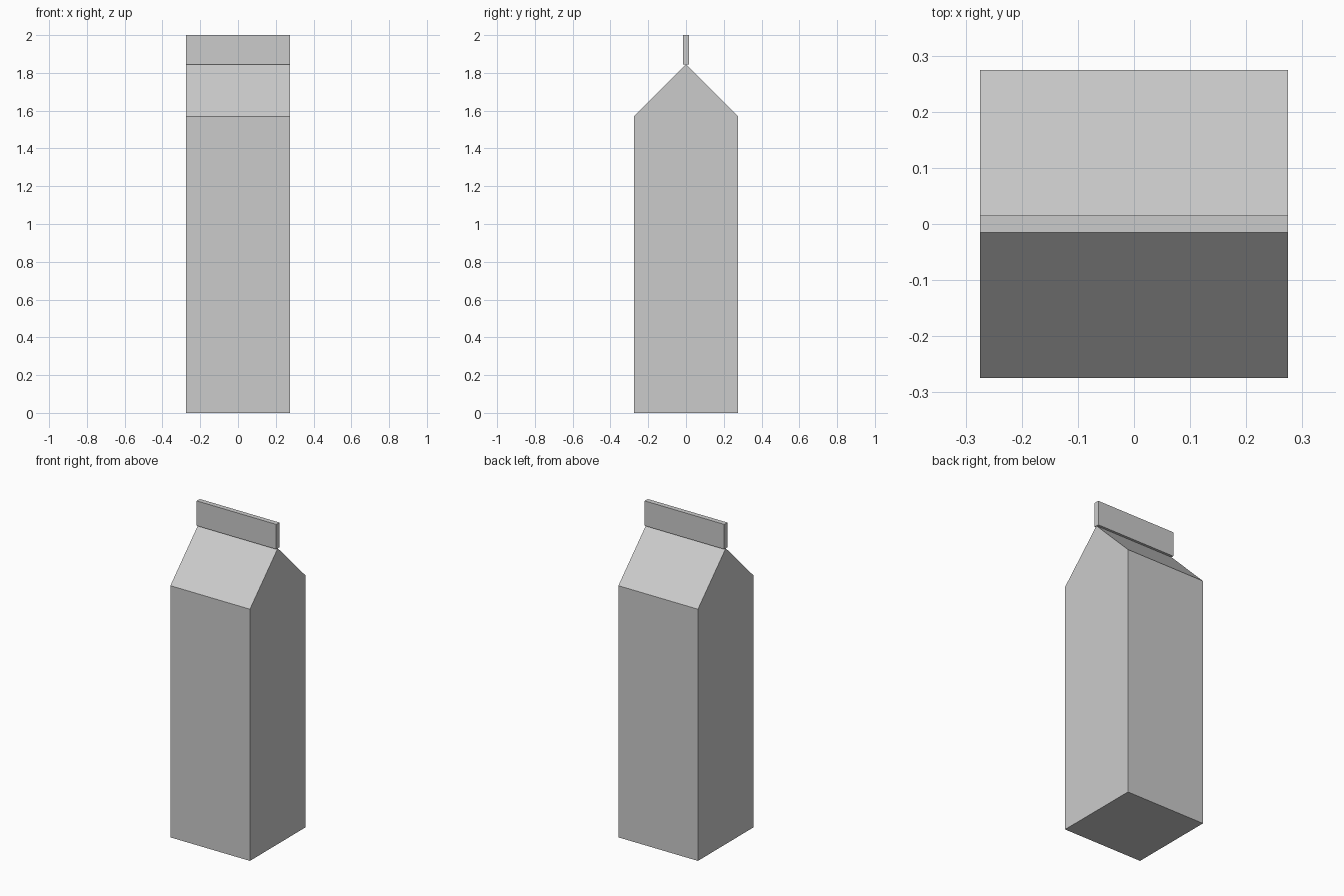
import bpy, bmesh

if "Cube" in bpy.data.objects:
    bpy.data.objects.remove(bpy.data.objects["Cube"])

W = 0.2745          # half width of the carton


def extrude_profile(name, profile, half_width):
    """Extrude a closed (y, z) outline along x, centred on x = 0."""
    bm = bmesh.new()
    face = bm.faces.new([bm.verts.new((-half_width, y, z)) for y, z in profile])
    new = bmesh.ops.extrude_face_region(bm, geom=[face])["geom"]
    verts = [v for v in new if isinstance(v, bmesh.types.BMVert)]
    bmesh.ops.translate(bm, verts=verts, vec=(2 * half_width, 0, 0))
    bmesh.ops.recalc_face_normals(bm, faces=bm.faces)
    mesh = bpy.data.meshes.new(name)
    bm.to_mesh(mesh)
    bm.free()
    obj = bpy.data.objects.new(name, mesh)
    bpy.context.collection.objects.link(obj)
    return obj


# Square carton with gable roof
extrude_profile("carton_body",
                [(-W, 0), (W, 0), (W, 1.57), (0, 1.845), (-W, 1.57)], W)

# Thin upright sealing fin along the ridge
T = 0.0155
extrude_profile("top_seal", [(-T, 1.845), (T, 1.845), (T, 2.0), (-T, 2.0)], W)
